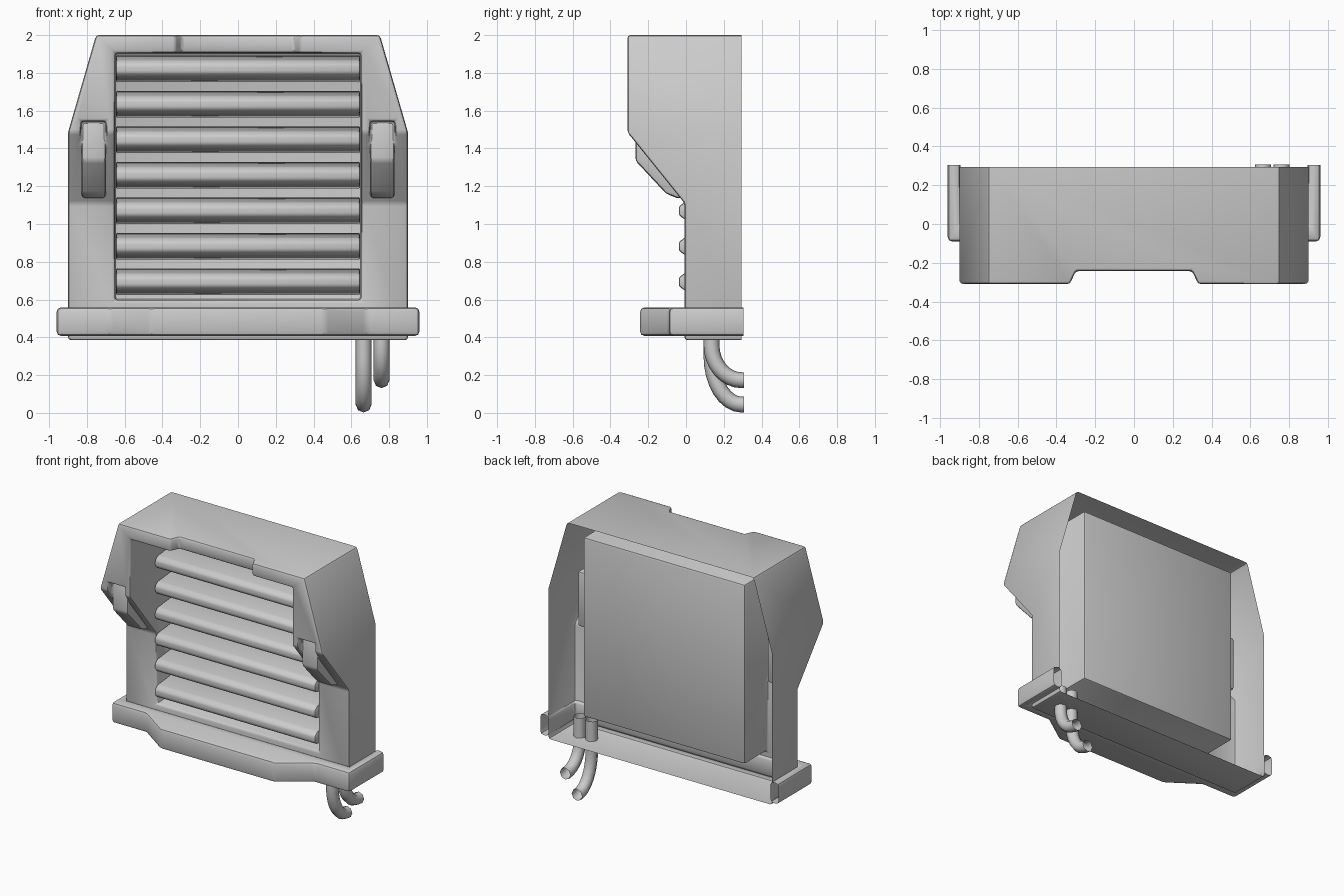
import bpy, bmesh, math

if "Cube" in bpy.data.objects:
    bpy.data.objects.remove(bpy.data.objects["Cube"])


def prism(name, pts, axis, lo, hi):
    """Extrude a 2D outline along an axis: x -> (y,z), y -> (x,z), z -> (x,y)."""
    place = {'x': lambda p, t: (t, p[0], p[1]),
             'y': lambda p, t: (p[0], t, p[1]),
             'z': lambda p, t: (p[0], p[1], t)}[axis]
    bm = bmesh.new()
    a = [bm.verts.new(place(p, lo)) for p in pts]
    b = [bm.verts.new(place(p, hi)) for p in pts]
    bm.faces.new(a)
    bm.faces.new(b[::-1])
    n = len(pts)
    for i in range(n):
        bm.faces.new((a[i], b[i], b[(i + 1) % n], a[(i + 1) % n]))
    bmesh.ops.recalc_face_normals(bm, faces=bm.faces)
    me = bpy.data.meshes.new(name)
    bm.to_mesh(me)
    bm.free()
    ob = bpy.data.objects.new(name, me)
    bpy.context.collection.objects.link(ob)
    return ob


def box(name, x0, x1, y0, y1, z0, z1):
    return prism(name, [(x0, y0), (x1, y0), (x1, y1), (x0, y1)], 'z', z0, z1)


def activate(ob):
    bpy.ops.object.select_all(action='DESELECT')
    ob.select_set(True)
    bpy.context.view_layer.objects.active = ob


def boolean(ob, tool, op):
    m = ob.modifiers.new("bool", 'BOOLEAN')
    m.operation, m.object, m.solver = op, tool, 'EXACT'
    activate(ob)
    bpy.ops.object.modifier_apply(modifier=m.name)
    bpy.data.objects.remove(tool)


def bevel(ob, width, segments=2):
    bm = bmesh.new()
    bm.from_mesh(ob.data)
    bmesh.ops.remove_doubles(bm, verts=bm.verts, dist=.003)
    bmesh.ops.dissolve_limit(bm, angle_limit=.02, verts=bm.verts, edges=bm.edges)
    bm.to_mesh(ob.data)
    bm.free()
    m = ob.modifiers.new("bevel", 'BEVEL')
    m.width, m.segments, m.limit_method = width, segments, 'ANGLE'
    m.angle_limit = math.radians(25)
    activate(ob)
    bpy.ops.object.modifier_apply(modifier=m.name)


def open_back(ob, y):
    """Slice off everything behind y and leave the cut open."""
    bm = bmesh.new()
    bm.from_mesh(ob.data)
    bmesh.ops.bisect_plane(bm, geom=bm.verts[:] + bm.edges[:] + bm.faces[:],
                           plane_co=(0, y, 0), plane_no=(0, 1, 0), clear_outer=True)
    bm.to_mesh(ob.data)
    bm.free()


def smooth(ob):
    activate(ob)
    bpy.ops.object.shade_smooth_by_angle(angle=math.radians(35))


# Housing: side profile crossed with front outline
shell = prism("housing", [(-.31, 2), (-.31, 1.485), (-.008, 1.11), (-.008, .385),
                          (.4, .385), (.4, 2)], 'x', -1, 1)
outline = [(.9, .3), (.9, 1.485), (.75, 2.005)]
outline += [(-x, z) for x, z in outline[::-1]]
boolean(shell, prism("outline", outline, 'y', -.6, .6), 'INTERSECT')

# Grille recess and the shallow notch in the top rim
boolean(shell, box("recess", -.652, .652, -.6, .255, .597, 1.905), 'DIFFERENCE')
boolean(shell, prism("notch", [(-.34, -.4), (.34, -.4), (.34, -.33), (.3, -.243),
                               (-.3, -.243), (-.34, -.33)], 'z', 1.8, 2.1), 'DIFFERENCE')
# Latch pockets
for s in (-1, 1):
    x0, x1 = sorted((s * .698, s * .832))
    boolean(shell, box("pocket", x0, x1, -.5, -.262, 1.25, 1.545), 'DIFFERENCE')
bevel(shell, .016)
open_back(shell, .295)
smooth(shell)

# Latches set through the sloped shoulders, their backs showing inside
for s, side in ((-1, "left"), (1, "right")):
    x0, x1 = sorted((s * .7, s * .828))
    latch = prism(side + "_latch", [(-.268, 1.54), (-.268, 1.335), (-.105, 1.16),
                                    (-.05, 1.138), (.07, 1.138), (.07, 1.54)], 'x', x0, x1)
    bevel(latch, .018)
    smooth(latch)

# Louvre slats
half = [(-.038, .022), (-.008, .046), (.25, .072)]
for i in range(7):
    z = 1.822 - i * .188
    pts = [(y, z + h) for y, h in half] + [(y, z - h) for y, h in half[::-1]]
    slat = prism(f"slat_{i + 1}", pts, 'x', -.647, .647)
    bevel(slat, .012)
    smooth(slat)

# Bumper band wrapped round the foot of the housing
outer = [(.96, .4), (.96, -.09), (.68, -.09), (.46, -.243)]
outer += [(-x, y) for x, y in outer[::-1]]
inner = [(-.895, .4), (-.895, .003), (.895, .003), (.895, .4)]
band = prism("bumper_band", outer + inner, 'z', .408, .558)
bevel(band, .022)
open_back(band, .305)
smooth(band)

# Pipes dropping through the floor and curving to the back
for name, x, z_end, z_top in (("long_pipe", .665, .044, .3), ("short_pipe", .76, .173, .36)):
    cu = bpy.data.curves.new(name, 'CURVE')
    cu.dimensions = '3D'
    cu.bevel_depth, cu.bevel_resolution = .042, 2
    path = [(x, .135, .53)]
    for k in range(9):
        a = math.radians(90 * k / 8)
        path.append((x, .295 - .16 * math.cos(a), z_top - (z_top - z_end) * math.sin(a)))
    path.append((x, .306, z_end))
    sp = cu.splines.new('POLY')
    sp.points.add(len(path) - 1)
    for p, co in zip(sp.points, path):
        p.co = (*co, 1)
    sp.use_smooth = True
    bpy.context.collection.objects.link(bpy.data.objects.new(name, cu))
